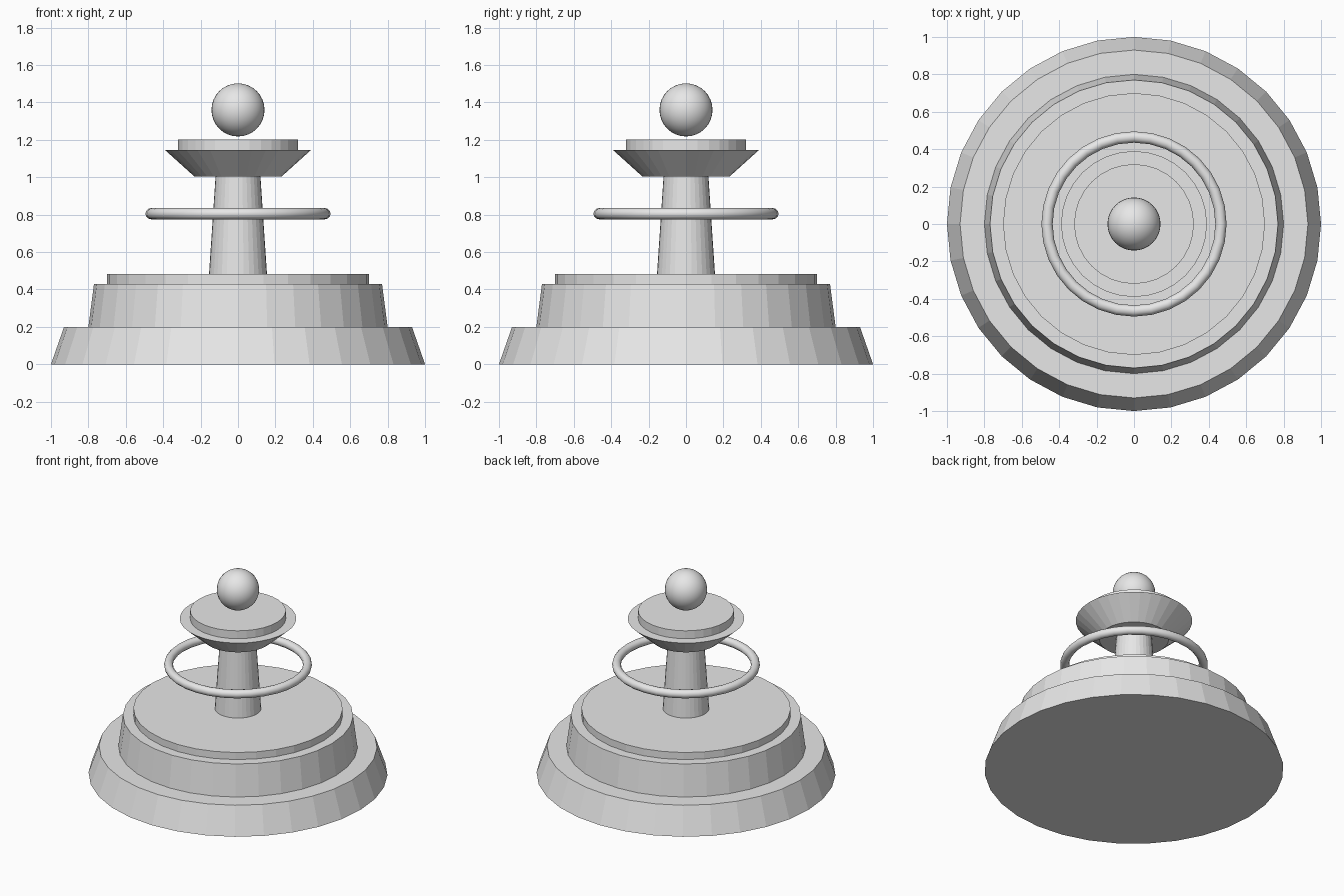
import bpy

if "Cube" in bpy.data.objects:
    bpy.data.objects.remove(bpy.data.objects["Cube"])

# One flat stone colour
stone = bpy.data.materials.new("light_grey_stone")
stone.diffuse_color = (0.8, 0.8, 0.8, 1)
stone.use_nodes = True
stone.node_tree.nodes["Principled BSDF"].inputs["Base Color"].default_value = stone.diffuse_color


def finish(name, smooth=None):
    ob = bpy.context.object
    ob.name = name
    ob.data.materials.append(stone)
    if smooth:
        bpy.ops.object.shade_smooth_by_angle(angle=smooth)
    return ob


def tier(name, r_bottom, r_top, z0, z1):
    """Flat-sided 32-gon frustum between two heights."""
    bpy.ops.mesh.primitive_cone_add(vertices=32, radius1=r_bottom, radius2=r_top,
                                    depth=z1 - z0, location=(0, 0, (z0 + z1) / 2))
    return finish(name)


# Stepped base, column and upper bowl
tier("base_step", 1.0, 0.93, 0.0, 0.2)
tier("pool_wall", 0.80, 0.77, 0.2, 0.43)
tier("pool_surface", 0.70, 0.70, 0.43, 0.482)
tier("column", 0.155, 0.12, 0.482, 1.003)
tier("upper_bowl", 0.232, 0.39, 1.003, 1.145)
tier("bowl_surface", 0.32, 0.32, 1.145, 1.203)

# Floating ring around the column
bpy.ops.mesh.primitive_torus_add(major_segments=32, minor_segments=12,
                                 major_radius=0.465, minor_radius=0.03,
                                 location=(0, 0, 0.805))
finish("floating_ring", 1.0)

# Hovering ball finial
bpy.ops.mesh.primitive_uv_sphere_add(segments=32, ring_count=16, radius=0.142,
                                     location=(0, 0, 1.36))
finish("ball_finial", 1.0)
